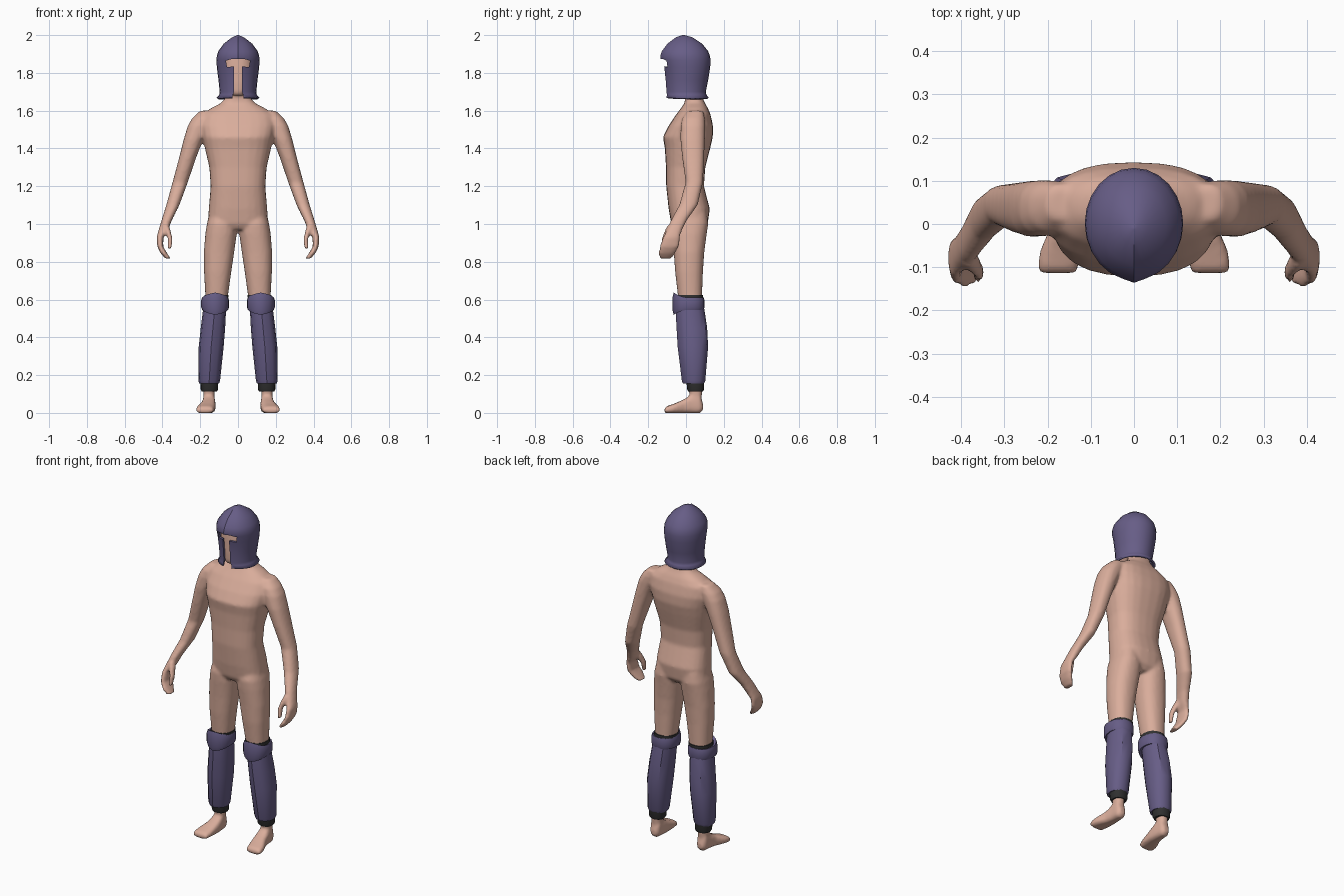
import bpy, bmesh, math


def material(name, rgb):
    m = bpy.data.materials.new(name)
    m.diffuse_color = (*rgb, 1)
    return m


SKIN = material("skin", (0.70, 0.42, 0.33))
PURPLE = material("purple_metal", (0.135, 0.11, 0.24))
DARK = material("dark_padding", (0.03, 0.03, 0.03))


def loft(bm, rings, axis="z", side=1, segs=24, n=2.3, ridge=0.0, caps=True):
    """Skin rounded rings (height, a0, a1, b0, b1); side=-1 mirrors in x."""
    loops = []
    for h, a0, a1, b0, b1 in rings:
        loop = []
        for i in range(segs):
            t = 2 * math.pi * i / segs - math.pi / 2
            c, s = math.cos(t), math.sin(t)
            a = (a0 + a1) / 2 + (a1 - a0) / 2 * math.copysign(abs(c) ** (2 / n), c)
            b = (b0 + b1) / 2 + (b1 - b0) / 2 * math.copysign(abs(s) ** (2 / n), s)
            if i == 0:
                b -= ridge
            loop.append(bm.verts.new((a * side, b, h) if axis == "z" else (a * side, h, b)))
        loops.append(loop)
    for p, q in zip(loops, loops[1:]):
        for i in range(segs):
            j = (i + 1) % segs
            bm.faces.new((p[i], p[j], q[j], q[i]))
    if caps:
        bm.faces.new(loops[0])
        bm.faces.new(loops[-1])
    return [v for l in loops for v in l]


def finish(name, bm, mat, angle=None):
    bmesh.ops.recalc_face_normals(bm, faces=bm.faces)
    me = bpy.data.meshes.new(name)
    bm.to_mesh(me)
    bm.free()
    me.materials.append(mat)
    ob = bpy.data.objects.new(name, me)
    bpy.context.collection.objects.link(ob)
    if angle:
        bpy.ops.object.select_all(action="DESELECT")
        ob.select_set(True)
        bpy.context.view_layer.objects.active = ob
        bpy.ops.object.shade_smooth_by_angle(angle=math.radians(angle))
    return ob


def sym(rows):
    return [(z, -w, w, f, b) for z, w, f, b in rows]


# Body: torso, head, arms, legs and feet fused into one skin
TORSO = sym([(0.97, .12, -.06, .09), (1.0, .160, -.078, .115), (1.08, .155, -.092, .126),
             (1.2, .145, -.105, .095), (1.3, .152, -.106, .102), (1.4, .175, -.112, .128),
             (1.46, .188, -.122, .142), (1.52, .2, -.092, .143), (1.58, .19, -.052, .13),
             (1.615, .14, -.025, .115), (1.64, .09, -.008, .1), (1.67, .065, -.005, .088),
             (1.74, .06, -.01, .08)])
HEAD = sym([(1.68, .03, -.085, -.03), (1.70, .05, -.095, .03), (1.75, .075, -.097, .08),
            (1.83, .088, -.095, .105), (1.9, .085, -.09, .1), (1.95, .05, -.06, .06)])
ARM = [(1.6, .14, .20, .01, .09), (1.56, .13, .243, -.02, .1), (1.52, .15, .266, -.028, .102),
       (1.45, .183, .287, -.03, .1), (1.35, .222, .312, -.02, .096), (1.22, .266, .347, -.002, .09),
       (1.1, .31, .38, -.036, .062), (1.02, .35, .405, -.08, .005), (.97, .37, .42, -.102, -.02),
       (.93, .395, .431, -.122, -.032), (.88, .396, .427, -.14, -.036),
       (.845, .375, .41, -.147, -.055), (.817, .357, .385, -.142, -.075)]
THUMB = [(.99, .365, .395, -.10, -.05), (.96, .355, .385, -.115, -.07),
         (.92, .347, .370, -.13, -.09), (.865, .352, .372, -.137, -.11)]
LEG = [(1.06, .02, .15, -.06, .11), (1.0, .008, .165, -.078, .118), (.95, .006, .173, -.075, .11),
       (.85, .02, .181, -.065, .097), (.75, .035, .180, -.058, .09), (.62, .053, .173, -.043, .085),
       (.5, .075, .18, -.04, .09), (.35, .09, .195, -.03, .1), (.2, .115, .19, 0, .09),
       (.1, .125, .183, .018, .085), (.05, .125, .183, .02, .08)]
FOOT = [(.090, .135, .172, .012, .05), (.072, .125, .185, -.002, .1), (.03, .12, .188, -.002, .098),
        (-.01, .118, .195, -.002, .072), (-.06, .122, .217, -.002, .05),
        (-.1, .128, .224, -.002, .036), (-.115, .133, .218, 0, .024)]
bm = bmesh.new()
loft(bm, TORSO, n=2.5)
loft(bm, HEAD)
for s in (1, -1):
    loft(bm, ARM, side=s)
    loft(bm, THUMB, side=s)
    loft(bm, LEG, side=s)
    loft(bm, FOOT, axis="y", side=s, n=3)
body = finish("body", bm, SKIN)
rm = body.modifiers.new("fuse", "REMESH")
rm.mode = "VOXEL"
rm.voxel_size = 0.009
rm.use_smooth_shade = True
sm = body.modifiers.new("soften", "SMOOTH")
sm.factor = 0.5
sm.iterations = 5

# Helmet shell with a flared rim and a T-shaped opening
HELMET = sym([(2.0, .003, -.013, -.007), (1.988, .032, -.048, .034), (1.955, .075, -.092, .085),
              (1.915, .104, -.122, .117), (1.89, .112, -.13, .127), (1.868, .114, -.127, .130),
              (1.83, .112, -.116, .128), (1.76, .103, -.109, .117), (1.70, .097, -.105, .105),
              (1.685, .099, -.105, .108), (1.668, .113, -.108, .12)])
bm = bmesh.new()
loft(bm, HELMET, n=2.0, ridge=.006, caps=False)
bm.faces.ensure_lookup_table()
bmesh.ops.holes_fill(bm, edges=[e for e in bm.edges if e.is_boundary and e.verts[0].co.z > 1.99])
helmet = finish("helmet", bm, PURPLE, 35)
so = helmet.modifiers.new("thickness", "SOLIDIFY")
so.thickness = .012
so.offset = -1

# Cutter for the helmet opening
half = [(.028, 1.6), (.028, 1.68), (.021, 1.70), (.021, 1.835), (.058, 1.83), (.064, 1.865), (.03, 1.874)]
outline = half + [(-x, z) for x, z in reversed(half)]
bm = bmesh.new()
face = bm.faces.new([bm.verts.new((x, -.3, z)) for x, z in outline])
ext = bmesh.ops.extrude_face_region(bm, geom=[face])
for v in ext["geom"]:
    if isinstance(v, bmesh.types.BMVert):
        v.co.y = -.03
cutter = finish("opening_cutter", bm, PURPLE)
cutter.hide_render = True
cutter.hide_set(True)
bo = helmet.modifiers.new("opening", "BOOLEAN")
bo.operation = "DIFFERENCE"
bo.solver = "EXACT"
bo.object = cutter

# Leg armour on both sides
GREAVE = [(.155, .100, .205, -.012, .095), (.17, .095, .21, -.018, .102), (.35, .076, .208, -.04, .117),
          (.45, .068, .197, -.046, .112), (.53, .064, .187, -.05, .1), (.605, .06, .18, -.045, .088)]
TOP_CUFF = [(.57, .056, .178, -.046, .09), (.625, .05, .177, -.047, .09)]
ANKLE_CUFF = [(.112, .112, .192, .012, .09), (.125, .105, .198, .006, .096), (.19, .105, .2, 0, .096)]
ZC = .578
PAD = [(.548, .062, .182, -.04, .085), (.546, .052, .19, -.06, .094), (.56, .047, .195, -.066, .098),
       (.596, .047, .195, -.066, .098), (.61, .052, .19, -.06, .094), (.608, .062, .182, -.04, .085)]
for s, tag in ((1, "left"), (-1, "right")):
    bm = bmesh.new()
    loft(bm, GREAVE, side=s, segs=12, ridge=.004)
    finish(tag + "_greave", bm, PURPLE, 35)
    for nm, rows in (("top_cuff", TOP_CUFF), ("ankle_cuff", ANKLE_CUFF)):
        bm = bmesh.new()
        loft(bm, rows, side=s, segs=16)
        finish(tag + "_" + nm, bm, DARK, 35)
    # Knee guard: a band that widens to points at the front
    bm = bmesh.new()
    for v in loft(bm, PAD, side=s, segs=20, ridge=.005, caps=False):
        f = max(0, -(v.co.y - .015) / .085) ** 2
        v.co.z = ZC + (v.co.z - ZC) * (1 + .95 * min(f, 1))
    finish(tag + "_knee_guard", bm, PURPLE, 40)
